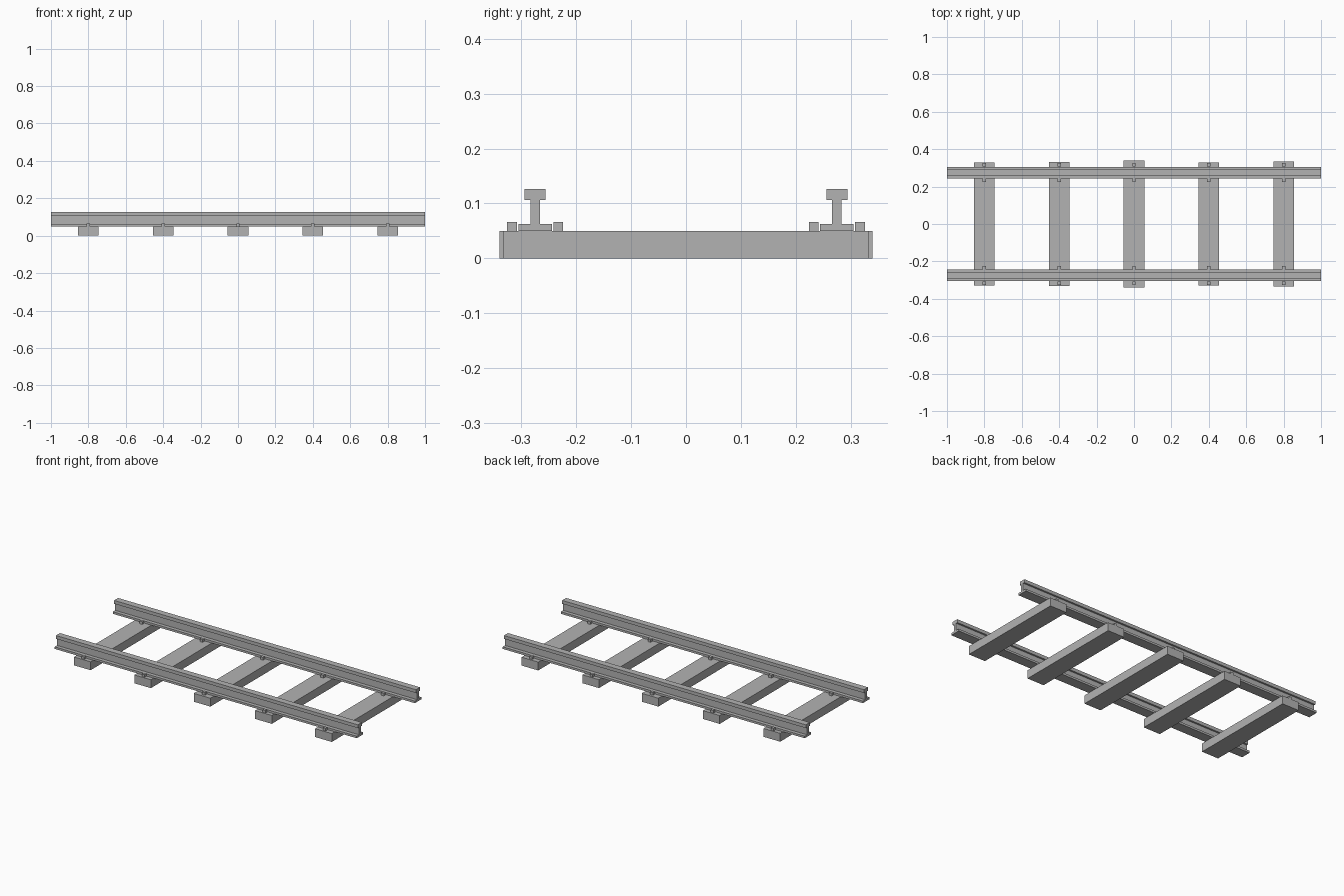
import bpy
import bmesh

if "Cube" in bpy.data.objects:
    bpy.data.objects.remove(bpy.data.objects["Cube"])

grey = bpy.data.materials.new("plain_grey")
grey.diffuse_color = (0.45, 0.45, 0.45, 1.0)
grey.use_nodes = True
grey.node_tree.nodes["Principled BSDF"].inputs["Base Color"].default_value = grey.diffuse_color


def finish(name, bm):
    bmesh.ops.recalc_face_normals(bm, faces=bm.faces)
    mesh = bpy.data.meshes.new(name)
    bm.to_mesh(mesh)
    bm.free()
    mesh.materials.append(grey)
    obj = bpy.data.objects.new(name, mesh)
    bpy.context.collection.objects.link(obj)
    return obj


def box(name, centre, size):
    bm = bmesh.new()
    bmesh.ops.create_cube(bm, size=1.0)
    bmesh.ops.scale(bm, vec=size, verts=bm.verts)
    bmesh.ops.translate(bm, vec=centre, verts=bm.verts)
    return finish(name, bm)


def rail(name, y):
    # half of the rail section (half width, height), mirrored to an I shape
    half = [(0.0305, 0.05), (0.0305, 0.0625), (0.0085, 0.0625),
            (0.0085, 0.106), (0.019, 0.106), (0.019, 0.126)]
    section = half + [(-w, z) for w, z in reversed(half)]
    bm = bmesh.new()
    face = bm.faces.new([bm.verts.new((-1.0, y + w, z)) for w, z in section])
    out = bmesh.ops.extrude_face_region(bm, geom=[face], use_keep_orig=True)
    moved = [v for v in out["geom"] if isinstance(v, bmesh.types.BMVert)]
    bmesh.ops.translate(bm, vec=(2.0, 0, 0), verts=moved)
    return finish(name, bm)


RAIL_Y = 0.275
SPIKE_OFFSET = 0.042

# rails
for side, label in ((-1, "front"), (1, "back")):
    rail(f"{label}_rail", side * RAIL_Y)

# sleepers, slightly different in length, with spikes either side of each rail
sleepers = [(-0.8, 0.33), (-0.4, 0.331), (0.0, 0.34), (0.4, 0.33), (0.8, 0.334)]
for i, (x, half_len) in enumerate(sleepers, 1):
    box(f"sleeper_{i}", (x, 0, 0.025), (0.11, 2 * half_len, 0.05))
    for side, label in ((-1, "front"), (1, "back")):
        for off, where in ((-SPIKE_OFFSET, "inner"), (SPIKE_OFFSET, "outer")):
            box(f"{label}_{where}_spike_{i}",
                (x, side * (RAIL_Y + off), 0.058), (0.018, 0.018, 0.016))
